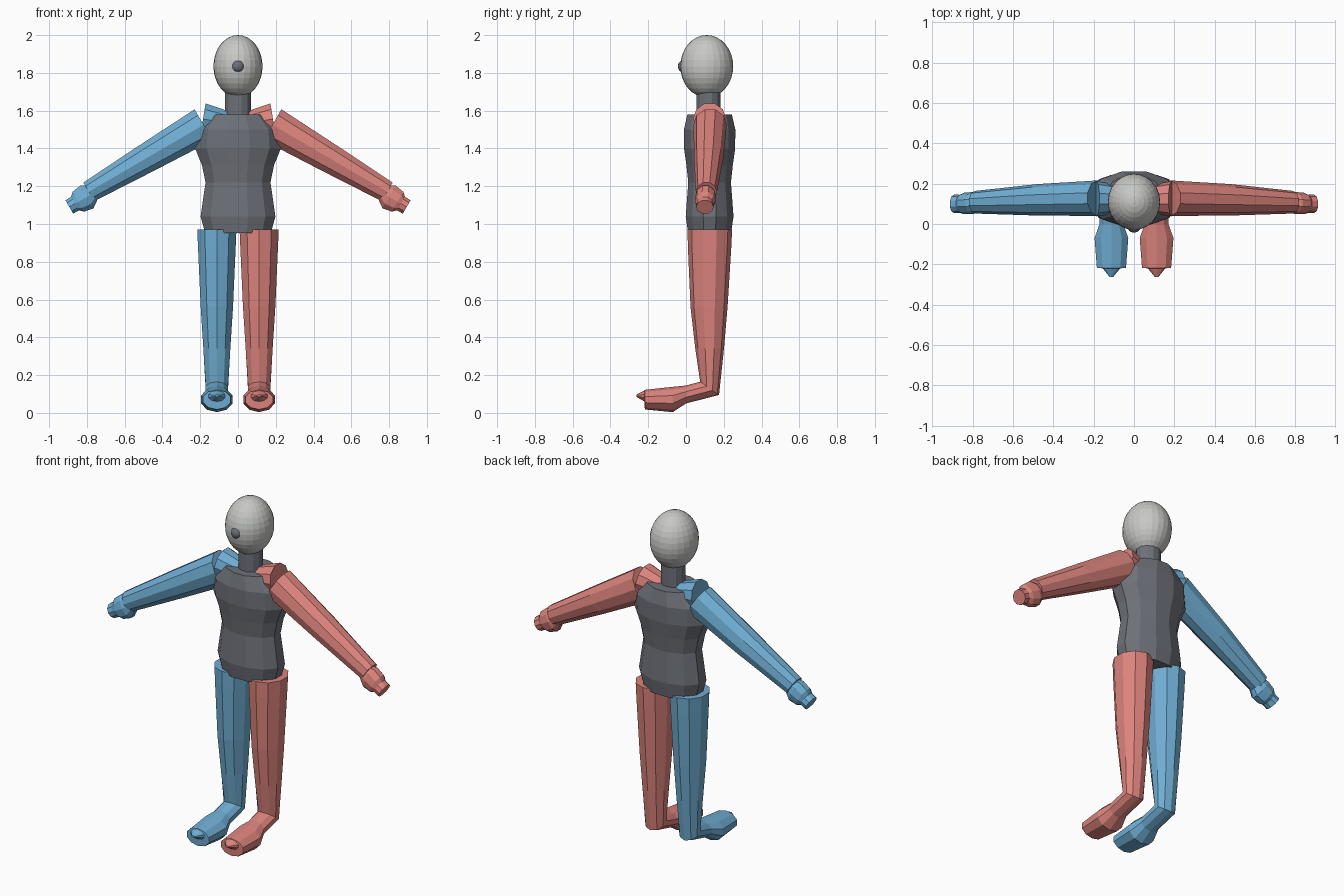
import bpy, bmesh, math
from mathutils import Vector

if "Cube" in bpy.data.objects:
    bpy.data.objects.remove(bpy.data.objects["Cube"])


def material(name, rgb):
    m = bpy.data.materials.new(name)
    m.diffuse_color = (*rgb, 1)
    m.use_nodes = True
    m.node_tree.nodes["Principled BSDF"].inputs["Base Color"].default_value = m.diffuse_color
    return m


DARK = material("dark_grey", (0.155, 0.165, 0.19))
LIGHT = material("light_grey", (0.57, 0.58, 0.56))
BLUE = material("blue", (0.16, 0.42, 0.65))
RED = material("red", (0.72, 0.23, 0.205))


def finish(bm, name, mat):
    bmesh.ops.recalc_face_normals(bm, faces=bm.faces)
    me = bpy.data.meshes.new(name)
    bm.to_mesh(me)
    bm.free()
    me.materials.append(mat)
    ob = bpy.data.objects.new(name, me)
    bpy.context.collection.objects.link(ob)
    return ob


def loft(name, rings, n, mat):
    """Capped tube through rings given as (centre, u radius vector, v radius vector)."""
    bm = bmesh.new()
    loops = []
    for c, u, v in rings:
        c, u, v = Vector(c), Vector(u), Vector(v)
        angles = [2 * math.pi * (i + 0.5) / n for i in range(n)]
        loops.append([bm.verts.new(c + u * math.cos(a) + v * math.sin(a)) for a in angles])
    for a, b in zip(loops, loops[1:]):
        for i in range(n):
            j = (i + 1) % n
            bm.faces.new((a[i], a[j], b[j], b[i]))
    bm.faces.new(loops[0])
    bm.faces.new(loops[-1])
    return finish(bm, name, mat)


def level(x, y, z, rx, ry):
    return ((x, y, z), (rx, 0, 0), (0, ry, 0))


def ball(name, centre, radii, segs, rings, mat):
    bm = bmesh.new()
    bmesh.ops.create_uvsphere(bm, u_segments=segs, v_segments=rings, radius=1)
    for v in bm.verts:
        v.co = Vector(a * r + c for a, r, c in zip(v.co, radii, centre))
    return finish(bm, name, mat)


# Head, nose and neck
ball("head", (0, 0.11, 1.835), (0.13, 0.14, 0.165), 24, 16, LIGHT)
ball("nose", (0, -0.008, 1.835), (0.035, 0.035, 0.035), 16, 10, DARK)
loft("neck", [level(0, 0.12, 1.5, 0.07, 0.066), level(0, 0.12, 1.74, 0.07, 0.066)], 12, DARK)

# Torso: height, half width, half depth
profile = [(0.953, 0.18, 0.118), (1.04, 0.205, 0.131), (1.22, 0.178, 0.117), (1.31, 0.197, 0.127),
           (1.40, 0.235, 0.14), (1.50, 0.228, 0.141), (1.58, 0.148, 0.122)]
loft("torso", [level(0, 0.125, z, rx, ry) for z, rx, ry in profile], 12, DARK)

for side, word, mat in ((1, "left", RED), (-1, "right", BLUE)):
    # Shoulder stub
    loft(word + "_shoulder",
         [((side * x, 0.125, z), (-side * 0.16 * r, 0, r), (0, r, 0))
          for x, z, r in ((0.03, 1.53, 0.06), (0.185, 1.556, 0.087))], 10, mat)

    # Arm and hand share one slanted axis
    def arm_ring(x, y, z, r, ry):
        return ((side * x, y, z), (side * 0.505 * r, 0, 0.863 * r), (0, ry, 0))

    loft(word + "_arm", [arm_ring(0.182, 0.128, 1.525, 0.1, 0.088),
                         arm_ring(0.48, 0.12, 1.351, 0.082, 0.078),
                         arm_ring(0.79, 0.108, 1.17, 0.06, 0.056)], 10, mat)
    loft(word + "_hand", [arm_ring(0.77, 0.105, 1.165, 0.05, 0.045),
                          arm_ring(0.80, 0.104, 1.143, 0.073, 0.055),
                          arm_ring(0.845, 0.102, 1.118, 0.064, 0.053),
                          arm_ring(0.863, 0.1, 1.108, 0.044, 0.045),
                          arm_ring(0.893, 0.1, 1.09, 0.043, 0.046)], 10, mat)

    # Leg ending in a slanted ankle
    x = side * 0.112
    ankle = ((x, 0.125, 0.13), (0.062, 0, 0), (0, 0.05, -0.035))
    loft(word + "_leg", [level(x, 0.126, 0.97, 0.109, 0.118), level(x, 0.125, 0.88, 0.105, 0.115),
                         level(x, 0.122, 0.56, 0.09, 0.098), level(x, 0.125, 0.34, 0.075, 0.076),
                         ankle], 10, mat)

    # Foot with a blunt front and a small pointed toe: y, top, bottom, half width
    steps = [(0.0, 0.145, 0.05, 0.062), (-0.07, 0.138, 0.004, 0.088), (-0.218, 0.122, 0.018, 0.076),
             (-0.22, 0.118, 0.06, 0.046), (-0.262, 0.097, 0.085, 0.01)]
    loft(word + "_foot", [ankle] + [((x, y, (t + b) / 2), (w, 0, 0), (0, 0, -(t - b) / 2))
                                    for y, t, b, w in steps], 10, mat)
